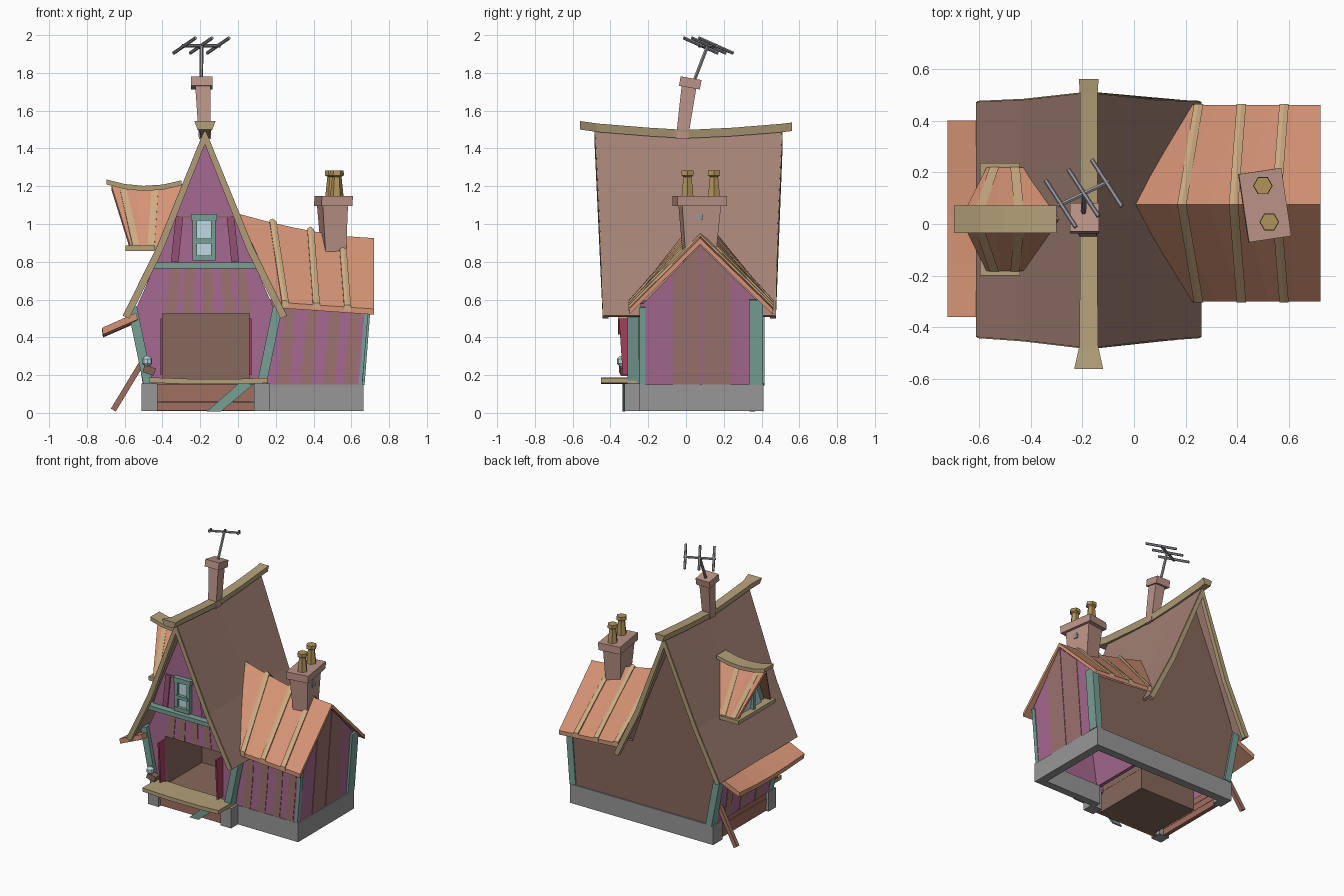
import bpy, bmesh, math
from mathutils import Vector

if "Cube" in bpy.data.objects:
    bpy.data.objects.remove(bpy.data.objects["Cube"])

# ---------- colours ----------
def mat(name, r, g, b):
    m = bpy.data.materials.new(name)
    m.diffuse_color = [(c / 255) ** 2.2 for c in (r, g, b)] + [1]
    m.use_nodes = True
    m.node_tree.nodes["Principled BSDF"].inputs["Base Color"].default_value = m.diffuse_color
    return m
BROWN, ORANGE = mat("brown_roof", 162, 128, 116), mat("orange_roof", 212, 146, 116)
BEIGE, PINK = mat("beige_wood", 178, 158, 120), mat("pink_wall", 164, 104, 142)
STRIPE, TEAL = mat("brown_plank", 154, 114, 110), mat("teal_wood", 118, 158, 148)
RED, GREY = mat("red_door", 165, 65, 95), mat("grey_stone", 150, 150, 150)
DARK, BRICK = mat("dark_brown", 134, 104, 92), mat("brick", 186, 146, 134)
BOARD, GLASS = mat("red_board", 160, 110, 96), mat("glass", 190, 215, 225)
OCHRE, METAL = mat("ochre_pot", 176, 146, 90), mat("metal", 150, 150, 156)
BATTEN, PLUM = mat("pale_batten", 205, 172, 130), mat("dark_pink_board", 145, 82, 115)

# ---------- helpers ----------
def loft(name, rings, m, cap0=True, cap1=True):
    bm = bmesh.new()
    vs = [[bm.verts.new(p) for p in r] for r in rings]
    n = len(rings[0])
    for a, b in zip(vs, vs[1:]):
        for i in range(n):
            j = (i + 1) % n
            bm.faces.new((a[i], a[j], b[j], b[i]))
    if cap0: bm.faces.new(vs[0][::-1])
    if cap1: bm.faces.new(vs[-1])
    bmesh.ops.recalc_face_normals(bm, faces=bm.faces)
    me = bpy.data.meshes.new(name)
    bm.to_mesh(me); bm.free()
    ob = bpy.data.objects.new(name, me)
    me.materials.append(m)
    bpy.context.collection.objects.link(ob)
    return ob

def slab(name, pts, y0, y1, m, **k):          # xz outline pushed along y
    return loft(name, [[(x, y, z) for x, z in pts] for y in (y0, y1)], m, **k)

def box(name, x0, x1, y0, y1, z0, z1, m, **k):
    return slab(name, [(x0, z0), (x1, z0), (x1, z1), (x0, z1)], y0, y1, m, **k)

def rod(name, path, m, n=6):                  # path: (point, radius) pairs
    pts = [Vector(p) for p, r in path]
    ax = (pts[-1] - pts[0]).normalized()
    ref = Vector((0, 1, 0)) if abs(ax.y) < .8 else Vector((0, 0, 1))
    u = ax.cross(ref).normalized(); v = ax.cross(u)
    ang = [2 * math.pi * i / n for i in range(n)]
    return loft(name, [[p + (u * math.cos(a) + v * math.sin(a)) * r for a in ang]
                       for p, (_, r) in zip(pts, path)], m)

def beam(name, p, q, w, d, m, side=(0, 1, 0)):  # w across, d along side
    p, q, s = Vector(p), Vector(q), Vector(side)
    t = (q - p).cross(s).normalized() * w / 2
    s = s * d / 2
    return loft(name, [[c + t + s, c - t + s, c - t - s, c + t - s] for c in (p, q)], m)

CX = -.175
# ---------- main roof: flared profile (half width, z, front y, back y) ----------
PROF = [(.435, .515, -.437, .472), (.255, .88, -.45, .48), (0, 1.505, -.48, .508)]
def chevron(k, o, i, dy=0):
    rows = []
    for off in (o, i):
        row = []
        for s, j in ((-1, 0), (-1, 1), (0, 2), (1, 1), (1, 0)):
            h, z, yf, yb = PROF[j]
            y = (yf + yb) / 2 + k * (yb - yf) / 2 + dy
            if j == 2: z += 2.2 * off - .02 * (1 - k * k)
            else: h, z = h + .9 * off, z + .42 * off
            row.append((CX + s * h, y, z))
        rows.append(row)
    return rows[0] + rows[1][::-1]
loft("main_roof", [chevron(k, 0, -.018) for k in (-1, -.5, 0, .5, 1)], BROWN)
for nm, k, d in (("front", -1, 1), ("back", 1, -1)):
    loft(nm + "_bargeboard", [chevron(k, -.003, -.038, dy * d) for dy in (-.004, .028)], BEIGE)
# sagging ridge beam with flared ends
loft("ridge_beam", [[(CX - w * .7, y, z - .045), (CX + w * .7, y, z - .045), (CX + w, y, z), (CX - w, y, z)]
     for y, z, w in ((-.56, 1.545, .056), (-.47, 1.532, .036), (-.2, 1.51, .034), (0, 1.498, .034),
                     (.25, 1.51, .034), (.5, 1.53, .034), (.56, 1.537, .038))], BEIGE)

# ---------- main walls ----------
slab("back_wall", [(-.47, .14), (.66, .14), (.68, .55), (.16, .6), (.06, .88), (CX, 1.45), (-.41, .88), (-.54, .53)],
     .37, .4, DARK)
slab("front_wall", [(-.47, .15), (-.40, .15), (-.40, .525), (.06, .525), (.06, .15), (.13, .15),
     (.2, .53), (.09, .78), (-.44, .78), (-.55, .53)], -.28, -.25, PINK)
slab("upper_gable", [(-.445, .77), (.095, .77), (.05, .9), (CX, 1.455), (-.4, .9)], -.37, -.25, PINK)
for i, x in enumerate((-.36, -.27, -.16, -.05, .04)):
    slab("front_plank_%d" % i, [(x - .025, .525), (x + .03, .525), (x * .85, .77), (x * .85 - .05, .77)],
         -.284, -.279, STRIPE)
for s in (-1, 1):
    beam("gable_board", (CX + s * .16, -.372, .8), (CX + s * .135, -.372, 1.04), .04, .012, PLUM)
    beam("side_wall", (CX + s * .31, .06, .15), (CX + s * .37, .06, .55), .03, .64, PINK)
    beam("front_post", (CX + s * .3, -.28, .15), (CX + s * .385, -.28, .56), .05, .06, TEAL)
    slab_y = [(-.335, .2), (-.28, .2), (-.28, .5), (-.355, .5)]
    loft("door_leaf", [[(CX + s * .235 + .005 + dx, y, z) for y, z in slab_y] for dx in (-.006, .006)], RED)
beam("back_left_post", (-.475, .385, .15), (-.55, .385, .54), .05, .06, TEAL)
for i, y in enumerate((-.12, .06, .24)):
    beam("left_plank_%d" % i, (-.498, y, .15), (-.558, y, .53), .012, .07, STRIPE)
box("gable_beam", -.455, .095, -.42, -.36, .765, .795, TEAL)
box("gable_rail", -.315, -.035, -.374, -.369, 1.035, 1.042, DARK)
box("room_interior", -.4, .06, -.27, .15, .165, .525, DARK, cap0=False)

# ---------- gable window ----------
box("window_glass", -.235, -.125, -.38, -.365, .83, 1.03, GLASS)
for s in (-1, 1):
    box("window_side", CX - .005 + s * .05 - .012, CX - .005 + s * .05 + .012, -.4, -.365, .815, 1.03, TEAL)
for i, (z, h, w) in enumerate(((1.035, .017, .07), (.91, .012, .05), (.82, .014, .062))):
    box("window_bar_%d" % i, CX - .005 - w, CX - .005 + w, -.405, -.365, z - h, z + h, TEAL)

# ---------- foundation and front step ----------
box("foundation_back", -.51, .665, .35, .41, .01, .15, GREY)
box("foundation_right", .605, .665, -.24, .41, .01, .15, GREY)
box("foundation_wing_front", .14, .665, -.245, -.19, .01, .15, GREY)
box("foundation_left_corner", -.51, -.44, .3, .41, .01, .15, GREY)
for x in (-.51, .085):
    box("foundation_post", x, x + .085, -.325, -.24, .01, .155, GREY)
box("floor_block", -.4, .06, -.28, .15, .012, .164, DARK)
for i in range(3):
    box("front_base_board_%d" % i, -.43, .09, -.3 - .004 * (i % 2), -.27, .012 + i * .047, .057 + i * .047, BOARD)
    box("left_base_board_%d" % i, -.49 - .004 * (i % 2), -.46, -.25, .31, .012 + i * .047, .057 + i * .047, BOARD)
loft("front_step", [[(x, -.45, z), (x, -.26, z), (x, -.26, z + .028), (x, -.45, z + .028)]
     for x, z in ((-.47, .16), (-.25, .152), (0, .152), (.155, .158))], BEIGE)
slab("leaning_plank", [(-.165, .008), (-.09, .008), (.085, .153), (0, .153)], -.335, -.322, TEAL)
rod("lantern_globe", [((-.48, -.34, .245), .012), ((-.48, -.34, .262), .026), ((-.48, -.34, .285), .026),
                      ((-.48, -.34, .302), .01)], GLASS, 8)
beam("lantern_bracket", (-.5, -.33, .235), (-.44, -.32, .215), .04, .05, DARK)

# ---------- left awning ----------
loft("left_awning", [[(-.54, y, .53 - d), (-.72, y, .45 - d), (-.715, y, .415 - d), (-.53, y, .495 - d)]
     for y, d in ((-.36, 0), (-.15, .012), (.03, .016), (.2, .012), (.4, 0))], ORANGE)
beam("awning_strut", (-.66, .35, .015), (-.5, .33, .28), .03, .03, BOARD)

# ---------- wing ----------
def gable_ring(rx, rz, ex, ez, yc, hf, hb, lift=0, th=.03, peak=0):
    top = [(ex, yc - hf, ez + lift), (rx, yc, rz + lift + peak), (ex, yc + hb, ez + lift)]
    return top + [(x, y, z - th) for x, y, z in top[::-1]]
def wing(rx, ex, lift=0, grow=0, peak=0):
    rz = .925 + .13 * max(0, 1 - rx / .72) ** 1.6
    ez = .55 + .035 * (.72 - ex) / .5
    return gable_ring(rx, rz, ex, ez, .075, .375 + grow, .385 + grow, lift, .03, peak)
loft("wing_roof", [wing(.72 * t, .22 + .5 * t) for t in (0, .2, .4, .6, .8, 1)], ORANGE)
for i, (rx, ex) in enumerate(((.185, .25), (.385, .415), (.55, .58))):
    loft("wing_batten_%d" % i, [wing(rx + d, ex + d, .011, .004, p) for d, p in ((-.018, 0), (0, .012), (.018, 0))], BATTEN)
lean = lambda z: .655 + .03 * (z - .15) / .4
loft("wing_end_wall", [[(lean(z) + dx, y, z) for y, z in ((-.235, .15), (.39, .15), (.4, .57), (.075, .89), (-.235, .57))]
     for dx in (-.03, 0)], PINK)
slab("wing_front_wall", [(.12, .15), (.65, .15), (.68, .58), (.17, .6)], -.24, -.21, PINK)
for i, (y0, y1, z0, z1) in enumerate(((-.07, .075, .74, .885), (.085, .235, .875, .73))):
    loft("wing_end_plank_%d" % i, [[(lean(z) + dx, y, z) for y, z in ((y0, .15), (y1, .15), (y1, z1), (y0, z0))]
         for dx in (-.002, .004)], STRIPE)
for i, x in enumerate((.24, .36, .48, .59)):
    slab("wing_front_plank_%d" % i, [(x - .03, .15), (x + .03, .15), (x + .05, .36), (x + .06, .56), (x + .01, .56), (x - .01, .36)],
         -.244, -.238, STRIPE)
beam("wing_back_post", (.645, .37, .15), (.68, .37, .6), .05, .075, TEAL)
beam("wing_front_post", (.648, -.23, .15), (.682, -.23, .56), .02, .03, TEAL)

# ---------- dormer ----------
dz = lambda x: 1.18 + .8 * (x + .49) ** 2
def dormer(rx, ex, lift=0, grow=0):
    return gable_ring(rx, dz(rx), ex, .885, .018, .2 + grow, .2 + grow, lift, .025)
loft("dormer_roof", [dormer(-.67 + .4 * t, -.57 + .17 * t) for t in (0, .33, .66, 1)], ORANGE)
for i, (rx, ex) in enumerate(((-.61, -.54), (-.44, -.46))):
    loft("dormer_batten_%d" % i, [dormer(rx + d, ex + d, .006, .002) for d in (-.018, .018)], BATTEN)
loft("dormer_ridge", [[(x, -.035, dz(x) - .005), (x, .071, dz(x) - .005), (x, .071, dz(x) + .022), (x, -.035, dz(x) + .022)]
     for x in (-.695, -.6, -.5, -.4, -.3)], BEIGE)
box("dormer_sill", -.595, -.44, -.2, .235, .857, .885, BEIGE)
tri = lambda s, x0, x1: [[(x0, .018 - .18 * s, .88), (x0, .018 + .18 * s, .88), (x1, .018, .88 + .29 * s)]]
loft("dormer_wall", tri(1, -.53, -.58) + tri(1, -.40, -.40), TEAL)
loft("dormer_glass", tri(.7, -.545, -.58) + tri(.7, -.52, -.55), GLASS)
box("dormer_mullion", -.575, -.54, .008, .028, .88, 1.1, TEAL)

# ---------- main chimney and antenna ----------
def block(name, c0, w0, d0, c1, w1, d1, m, rot=0):
    ca, sa = math.cos(rot), math.sin(rot)
    return loft(name, [[(c[0] + a * w * ca - b * d * sa, c[1] + a * w * sa + b * d * ca, c[2])
                for a, b in ((-1, -1), (1, -1), (1, 1), (-1, 1))] for c, w, d in ((c0, w0, d0), (c1, w1, d1))], m)
block("thin_chimney", (CX, -.022, 1.45), .032, .032, (-.187, .018, 1.74), .04, .04, BRICK)
beam("thin_chimney_cap", (-.192, .018, 1.722), (-.192, .027, 1.772), .112, .112, BRICK, (1, 0, 0))
rod("antenna_mast", [((-.195, .04, 1.75), .01), ((-.193, .115, 1.945), .01)], METAL)
rod("antenna_boom", [((-.295, .07, 1.943), .009), ((-.095, .165, 1.943), .009)], METAL)
for i, (x, y) in enumerate(((-.283, .078), (-.195, .12), (-.105, .158))):
    rod("antenna_arm_%d" % i, [((x - .058, y + .09, 1.905), .009), ((x + .058, y - .09, 1.985), .009)], METAL)

# ---------- wing chimney ----------
R = math.radians(8.5)
block("wide_chimney", (.507, .07, .8), .052, .078, (.5, .073, 1.11), .068, .105, BRICK, R)
block("wide_chimney_cap", (.504, .073, 1.095), .083, .133, (.507, .073, 1.148), .083, .133, BRICK, R)
niche = [(.052, 1.02), (.088, 1.02), (.088, 1.05), (.07, 1.068), (.052, 1.05)]
loft("chimney_niche", [[(x, y, z) for y, z in niche] for x in (.54, .573)], GREY)
for i, (x, y) in enumerate(((.498, .148), (.523, .008))):
    rod("chimney_pot_%d" % i, [((x, y, 1.145), .036), ((x, y, 1.25), .025), ((x, y, 1.258), .038),
                               ((x, y, 1.282), .036)], OCHRE, 6)
